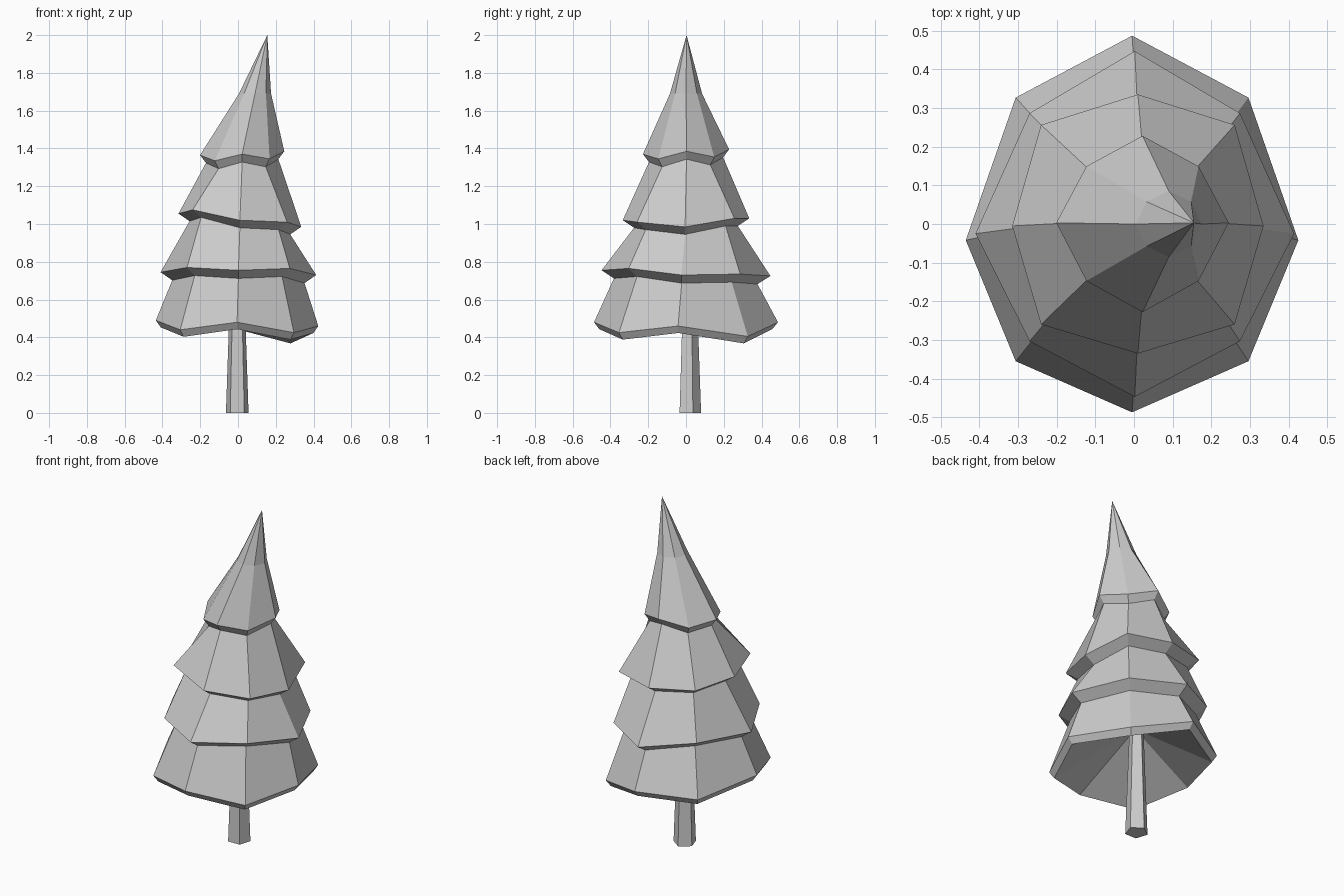
import bpy
import bmesh
from math import cos, sin, pi
from mathutils import Vector

cube = bpy.data.objects.get("Cube")
if cube:
    bpy.data.objects.remove(cube, do_unlink=True)

grey = bpy.data.materials.new("pale grey")
grey.use_nodes = True
colour = (0.6, 0.6, 0.6, 1)
grey.diffuse_color = colour
grey.node_tree.nodes["Principled BSDF"].inputs["Base Color"].default_value = colour


def rim(rx, ry, corner, shift, skew, heights):
    """Eight uneven points, counter-clockwise from +x; corner scales the diagonals."""
    points = []
    for i, z in enumerate(heights):
        if i % 2:
            a = i * pi / 4
            x, y = rx * corner * 2 ** 0.5 * cos(a), ry * corner * 2 ** 0.5 * sin(a)
            points.append(Vector((x + shift, y + skew / 3, z)))
        else:
            x, y = rx * cos(i * pi / 4), ry * sin(i * pi / 4)
            on_side = i % 4 == 0
            points.append(Vector((x + shift, y + (skew if on_side else 0), z)))
    return points


def tuck(points, scale, drop):
    """Smaller, lower copy of a rim, for the underside of a tier."""
    mid = sum(points, Vector()) / len(points)
    return [Vector((mid.x + (p.x - mid.x) * scale, mid.y + (p.y - mid.y) * scale, p.z - drop))
            for p in points]


def build(name, rings, start=None, end=None):
    """Skin a stack of rings; each end closes to a point or a flat cap."""
    bm = bmesh.new()
    loops = [[bm.verts.new(p) for p in ring] for ring in rings]
    n = len(loops[0])
    for low, high in zip(loops, loops[1:]):
        for i in range(n):
            j = (i + 1) % n
            bm.faces.new((low[i], low[j], high[j], high[i]))
    for loop, tip in ((loops[0], start), (loops[-1], end)):
        if tip is None:
            bm.faces.new(loop)
        else:
            v = bm.verts.new(tip)
            for i in range(n):
                bm.faces.new((loop[i], loop[(i + 1) % n], v))
    bmesh.ops.recalc_face_normals(bm, faces=bm.faces)
    mesh = bpy.data.meshes.new(name)
    bm.to_mesh(mesh)
    bm.free()
    mesh.materials.append(grey)
    obj = bpy.data.objects.new(name, mesh)
    bpy.context.collection.objects.link(obj)
    return obj


# Foliage: four tiers of overhanging skirts, hollow below, with a leaning tip
tiers = [
    rim(.43, .487, .7, -.005, -.042, (.46, .405, .48, .45, .49, .44, .48, .425)),
    rim(.412, .447, .66, .002, -.025, (.73, .735, .725, .76, .745, .77, .755, .765)),
    rim(.325, .335, .77, .01, -.005, (.985, 1.03, 1.03, 1.05, 1.055, 1.075, 1.02, 1.01)),
    rim(.223, .228, .65, .022, .003, (1.385, 1.355, 1.395, 1.35, 1.365, 1.335, 1.37, 1.345)),
]
tucks = [(.94, .037), (.85, .043), (.82, .04), (.86, .042)]
rings = []
for tier, (scale, drop) in zip(tiers, tucks):
    rings += [tuck(tier, scale, drop), tier]
rings.append(rim(.085, .085, .68, .09, 0, [1.69] * 8))
build("foliage", rings, start=(0, .01, .64), end=(.155, .003, 2))

# Trunk: tapered five-sided post
def post_ring(radius, z):
    angles = [pi / 2 + i * 2 * pi / 5 for i in range(5)]
    return [Vector((radius * cos(a) - .004, radius * sin(a) + .017, z)) for a in angles]


build("trunk", [post_ring(.063, 0), post_ring(.04, .64)])
